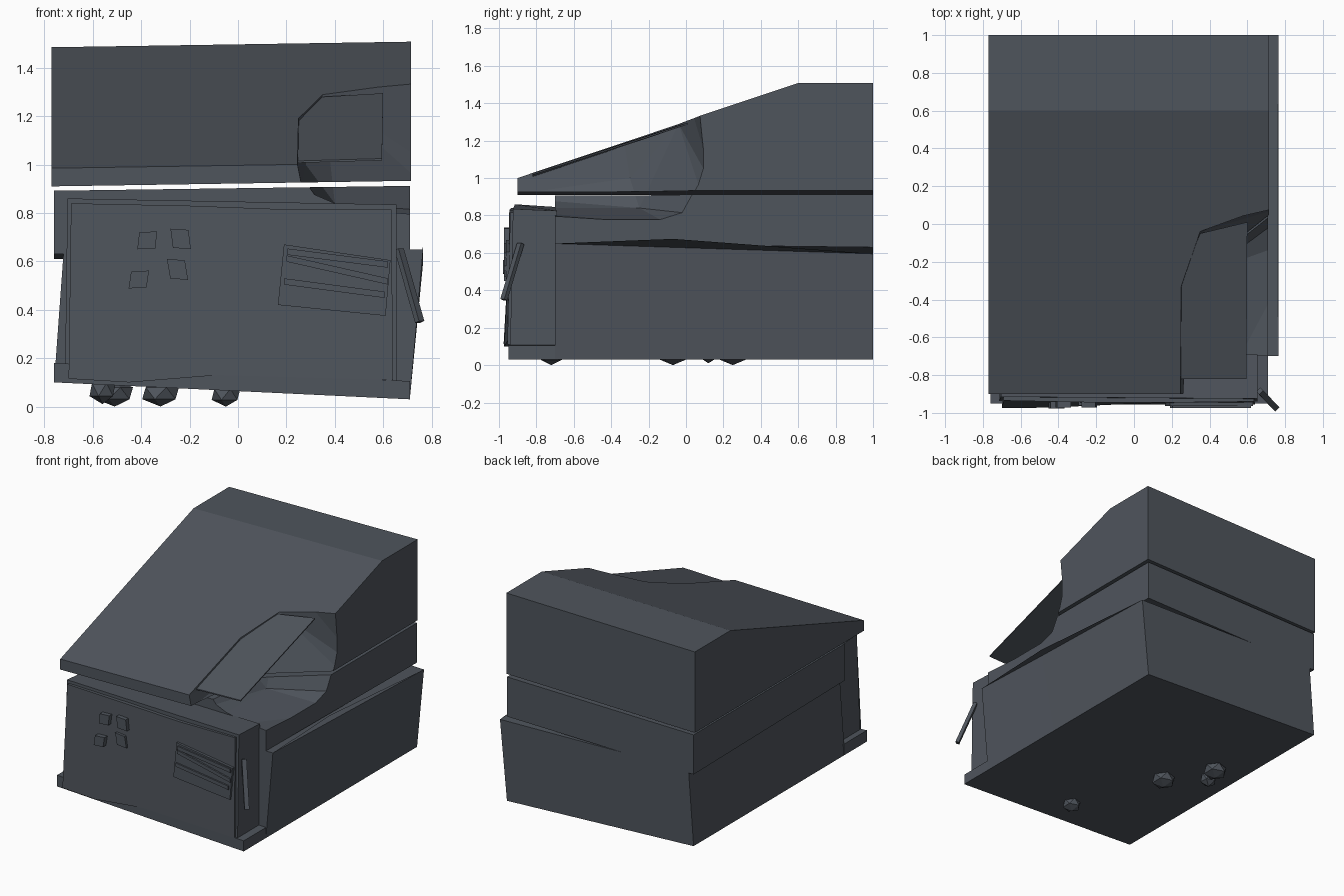
import bpy, bmesh
from mathutils import Vector

if "Cube" in bpy.data.objects:
    bpy.data.objects.remove(bpy.data.objects["Cube"])

slate = bpy.data.materials.new("slate_grey")
colour = (0.078, 0.090, 0.108, 1)
slate.diffuse_color = colour
slate.use_nodes = True
slate.node_tree.nodes["Principled BSDF"].inputs["Base Color"].default_value = colour


def finish(name, bm):
    bmesh.ops.recalc_face_normals(bm, faces=bm.faces)
    mesh = bpy.data.meshes.new(name)
    bm.to_mesh(mesh)
    bm.free()
    mesh.materials.append(slate)
    obj = bpy.data.objects.new(name, mesh)
    bpy.context.collection.objects.link(obj)
    return obj


def loft(name, start, end):
    """Closed solid between two loops with the same number of points."""
    bm = bmesh.new()
    a = [bm.verts.new(p) for p in start]
    b = [bm.verts.new(p) for p in end]
    bm.faces.new(a)
    bm.faces.new(b)
    for i in range(len(a)):
        j = (i + 1) % len(a)
        bm.faces.new((a[i], a[j], b[j], b[i]))
    return finish(name, bm)


def side_loft(name, left, right, profile, lift=0.0):
    """Extrude a (y, z) profile across x, raising the right end."""
    return loft(name, [(left, y, z) for y, z in profile],
                [(right, y, z + lift) for y, z in profile])


def front_plate(name, corners, front, back):
    """Plate with an (x, z) outline facing the front."""
    return loft(name, [(x, front, z) for x, z in corners],
                [(x, back, z) for x, z in corners])


def bar(name, p, q, width, front, back):
    (x1, z1), (x2, z2) = p, q
    return front_plate(name, [(x1, z1), (x2, z2), (x2, z2 - width), (x1, z1 - width)],
                       front, back)


def cut(obj, cutter):
    mod = obj.modifiers.new("dent", "BOOLEAN")
    mod.operation = "DIFFERENCE"
    mod.solver = "EXACT"
    mod.object = cutter
    bpy.context.view_layer.objects.active = obj
    bpy.ops.object.modifier_apply(modifier=mod.name)


# Sloping lid and the middle body below it
lid = side_loft("lid", -0.77, 0.715,
                [(-0.9, 0.91), (1, 0.91), (1, 1.485), (0.6, 1.485), (-0.9, 0.985)], 0.023)
body = side_loft("middle_body", -0.76, 0.71,
                 [(-0.7, 0.63), (1, 0.61), (1, 0.892), (-0.7, 0.892)], 0.02)

# Scooped dent torn out of the front right of lid and body
bm = bmesh.new()
opening = [(0.24, -1), (0.25, -0.33), (0.35, -0.04), (0.6, 0.02), (0.9, -0.25)]
roof = [1.0, 1.19, 1.29, 1.31, 1.22]
points = [(x, y, z) for (x, y), z in zip(opening, roof)]
points += [(x, y, 1.6) for x, y in opening] + [(0.9, -1, 1.6)]
points += [(0.9, y, z) for y, z in [(-1, 0.8), (-0.35, 0.76), (-0.07, 0.74),
                                    (0.12, 0.8), (0.16, 0.93), (0.1, 1.15)]]
points += [(0.4, -1, 0.84), (0.4, -0.25, 0.84), (0.26, -1, 0.9), (0.28, -0.3, 1.0)]
for p in points:
    bm.verts.new(p)
hull = bmesh.ops.convex_hull(bm, input=bm.verts)
bmesh.ops.delete(bm, geom=[g for g in hull["geom_interior"]
                           if isinstance(g, bmesh.types.BMVert)], context="VERTS")
scoop = finish("scoop_cutter", bm)
scoop.hide_render = True
cut(lid, scoop)
cut(body, scoop)
bpy.data.objects.remove(scoop)

# Thin bent flap left over the dent
flap = [(0.24, -0.82, 1.015), (0.24, -0.33, 1.18), (0.35, -0.05, 1.28),
        (0.6, 0.01, 1.295), (0.595, -0.82, 1.025)]
loft("bent_flap", flap, [(x, y, z - 0.008) for x, y, z in flap])

# Lower base, leaning towards the right and rising in the middle of the right wall
bottom = [(-0.76, -0.7, 0.1), (0.71, -0.7, 0.03), (0.71, 0, 0.03),
          (0.71, 1, 0.03), (-0.76, 1, 0.1)]
top = [(-0.72, -0.7, 0.65), (0.765, -0.7, 0.65), (0.765, -0.07, 0.675),
       (0.765, 1, 0.595), (-0.72, 1, 0.63)]
loft("base", bottom, top)

# Front ledge of the floor
loft("front_ledge",
     [(-0.76, -0.95, 0.1), (0.71, -0.95, 0.03), (0.71, -0.69, 0.03), (-0.76, -0.69, 0.1)],
     [(-0.76, -0.95, 0.18), (0.71, -0.95, 0.105), (0.71, -0.69, 0.105), (-0.76, -0.69, 0.18)])

# Front block with a slightly buckled face
loft("front_block",
     [(-0.715, -0.94, 0.11), (0.655, -0.94, 0.105), (0.655, -0.69, 0.105), (-0.715, -0.69, 0.11)],
     [(-0.705, -0.915, 0.86), (0.655, -0.925, 0.835), (0.655, -0.69, 0.825), (-0.705, -0.69, 0.845)])
outline = [(-0.70, 0.115), (-0.45, 0.1), (-0.08, 0.13), (0.64, 0.11),
           (0.635, 0.815), (0.2, 0.815), (-0.2, 0.83), (-0.69, 0.84)]
depth = [-0.975, -0.972, -0.955, -0.955, -0.94, -0.945, -0.945, -0.935]
loft("front_panel", [(x, y, z) for (x, z), y in zip(outline, depth)],
     [(x, -0.9, z) for x, z in outline])

# Four loose square buttons
for i, (x, z, y, lean) in enumerate([(-0.375, 0.687, -0.972, 0.004), (-0.237, 0.693, -0.972, -0.005),
                                     (-0.41, 0.525, -0.978, 0.005), (-0.25, 0.567, -0.962, -0.007)]):
    r = 0.037
    front_plate(f"button_{i + 1}", [(x - r - lean, z - r), (x + r - lean, z - r + lean),
                                    (x + r + lean, z + r), (x - r + lean, z + r - lean)], y, -0.93)

# Vent plate with crooked slats
front_plate("vent_plate", [(0.165, 0.42), (0.61, 0.375), (0.63, 0.605), (0.19, 0.67)], -0.963, -0.935)
for i, (p, q) in enumerate([((0.205, 0.653), (0.62, 0.60)), ((0.2, 0.625), (0.62, 0.53)),
                            ((0.19, 0.53), (0.605, 0.475))]):
    bar(f"vent_slat_{i + 1}", p, q, 0.026, -0.974, -0.96)

# Bent handle strip hanging from the right of the front block
start, end = Vector((0.655, -0.895, 0.65)), Vector((0.74, -0.985, 0.35))
across, thick = Vector((0.022, 0.022, 0)), Vector((0.008, -0.008, 0.004))
loft("handle_strip",
     [start - thick, start + across - thick, start + across + thick, start + thick],
     [end - thick, end + across - thick, end + across + thick, end + thick])

# Rubble under the floor
for i, (x, y, z, r) in enumerate([(-0.05, -0.72, 0.05, 0.066), (-0.32, -0.07, 0.055, 0.085),
                                  (-0.56, 0.12, 0.07, 0.06), (-0.51, 0.25, 0.055, 0.085)]):
    bm = bmesh.new()
    bmesh.ops.create_icosphere(bm, subdivisions=1, radius=r)
    for v in bm.verts:
        v.co.z *= min(1, z / r)
        v.co += Vector((x, y, z))
    finish(f"rubble_{i + 1}", bm)
